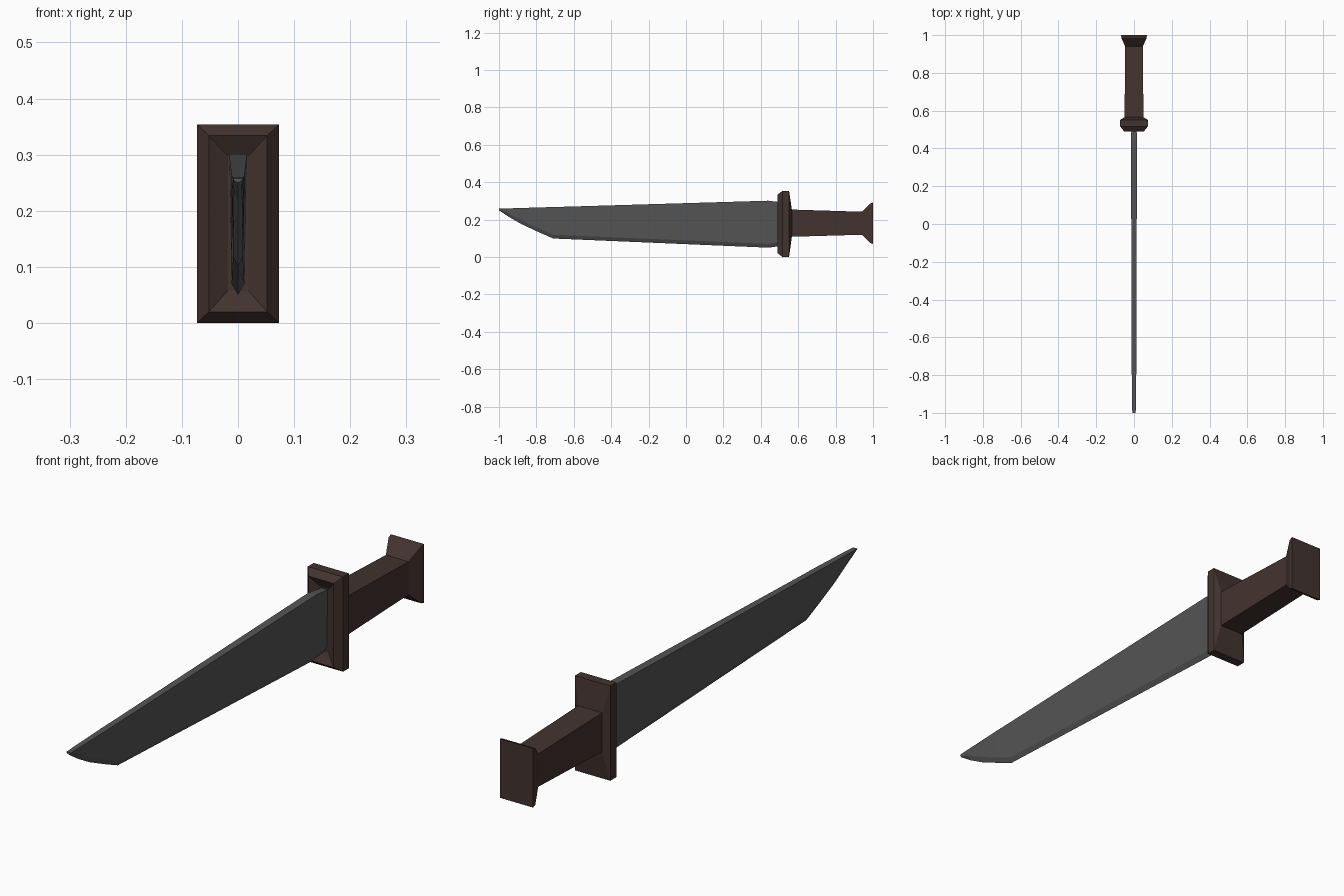
import bpy, bmesh

if "Cube" in bpy.data.objects:
    bpy.data.objects.remove(bpy.data.objects["Cube"])


def material(name, rgb):
    m = bpy.data.materials.new(name)
    m.diffuse_color = (*rgb, 1)
    m.use_nodes = True
    m.node_tree.nodes["Principled BSDF"].inputs["Base Color"].default_value = m.diffuse_color
    return m


def loft(name, rings, mat):
    """Skin matching rings of points and cap both ends."""
    bm = bmesh.new()
    loops = [[bm.verts.new(p) for p in ring] for ring in rings]
    n = len(loops[0])
    for a, b in zip(loops, loops[1:]):
        for i in range(n):
            j = (i + 1) % n
            bm.faces.new((a[i], a[j], b[j], b[i]))
    bm.faces.new(loops[0])
    bm.faces.new(loops[-1])
    bmesh.ops.recalc_face_normals(bm, faces=bm.faces[:])
    me = bpy.data.meshes.new(name)
    bm.to_mesh(me)
    bm.free()
    me.materials.append(mat)
    ob = bpy.data.objects.new(name, me)
    bpy.context.collection.objects.link(ob)
    return ob


def rect(y, w, z0, z1):
    return [(-w, y, z0), (w, y, z0), (w, y, z1), (-w, y, z1)]


def blade_section(y, top, bottom, w):
    # flat spine, tapering sides, small ground edge along the bottom
    grind = min(0.02, (top - bottom) * 0.4)
    wb = w * 0.72
    return [(-w, y, top), (-wb, y, bottom + grind), (0, y, bottom),
            (wb, y, bottom + grind), (w, y, top)]


steel = material("steel", (0.09, 0.09, 0.09))
wood = material("wood", (0.055, 0.033, 0.028))

# Blade: y, spine height, edge height, half thickness
blade = [(-1.0, 0.258, 0.250, 0.009), (-0.95, 0.260, 0.216, 0.010),
         (-0.88, 0.262, 0.176, 0.011), (-0.79, 0.265, 0.134, 0.012),
         (-0.71, 0.267, 0.099, 0.012), (0.44, 0.301, 0.050, 0.016),
         (0.53, 0.290, 0.062, 0.013)]
loft("blade", [blade_section(*s) for s in blade], steel)

# Guard: dished front, bevelled rim, sloping back
loft("guard", [rect(0.510, 0.018, 0.058, 0.297),
               rect(0.490, 0.052, 0.020, 0.334),
               rect(0.516, 0.073, 0.000, 0.354),
               rect(0.551, 0.073, 0.000, 0.354),
               rect(0.566, 0.050, 0.108, 0.254)], wood)

# Grip with flared pommel
loft("grip", [rect(0.555, 0.050, 0.108, 0.254),
              rect(0.940, 0.047, 0.119, 0.242),
              rect(0.985, 0.067, 0.075, 0.286),
              rect(1.000, 0.068, 0.070, 0.291)], wood)
